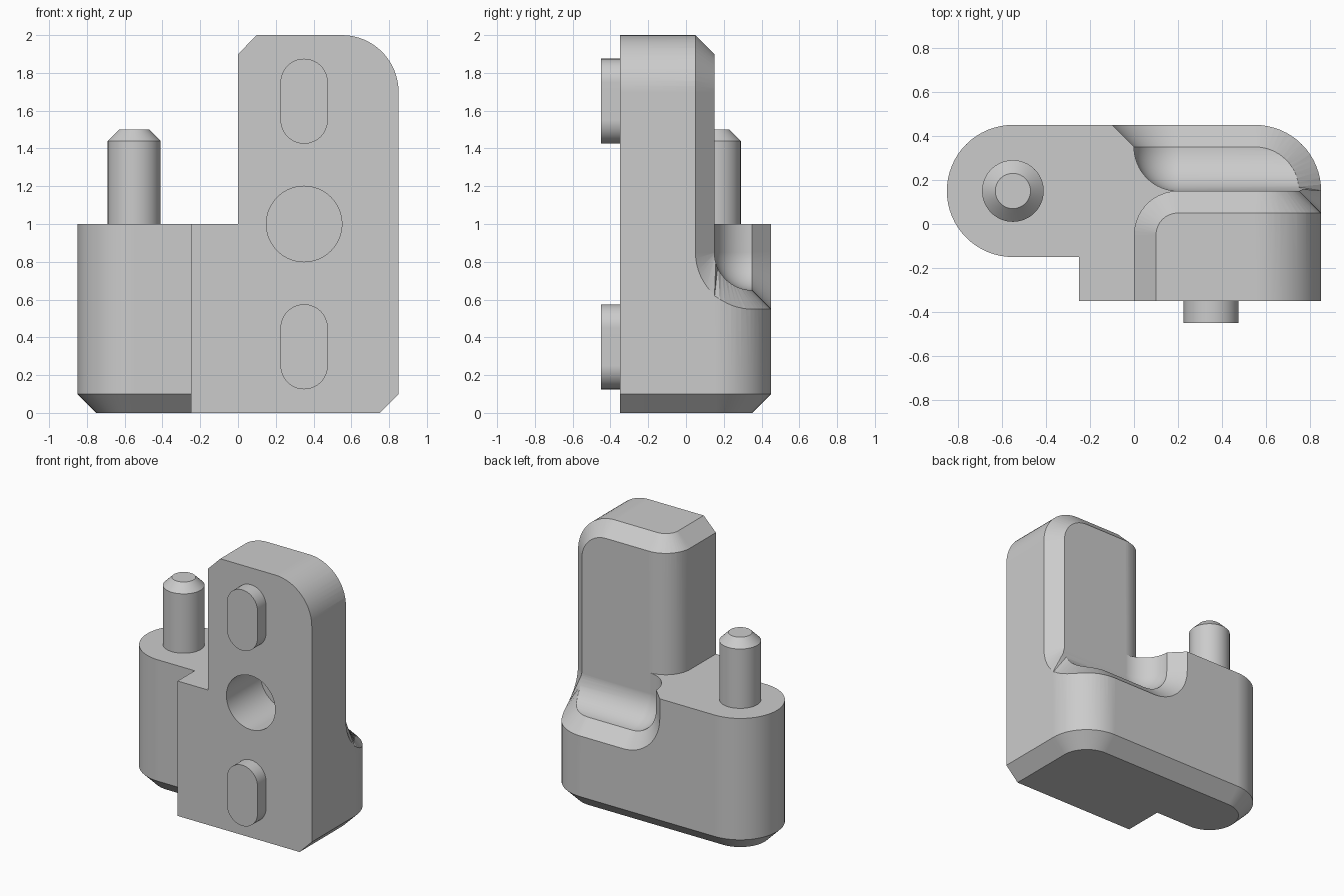
import bpy, bmesh
from math import sin, cos, pi, sqrt, acos
from mathutils import Vector

if "Cube" in bpy.data.objects:
    bpy.data.objects.remove(bpy.data.objects["Cube"], do_unlink=True)

GREY = (0.6, 0.6, 0.6, 1)
mat = bpy.data.materials.new("plain grey")
mat.use_nodes = True
mat.diffuse_color = GREY
mat.node_tree.nodes["Principled BSDF"].inputs["Base Color"].default_value = GREY

N = 16  # segments per quarter turn


def arc(cx, cy, r, a0, a1, n=N):
    """Points on an arc, angles in quarter turns."""
    return [(cx + r * cos((a0 + (a1 - a0) * i / n) * pi / 2),
             cy + r * sin((a0 + (a1 - a0) * i / n) * pi / 2)) for i in range(n + 1)]


def loft(name, sections, triangulate=False):
    """Closed solid through matching rings; coincident points are shared."""
    bm = bmesh.new()
    seen = {}

    def vert(p):
        key = tuple(round(c, 5) for c in p)
        if key not in seen:
            seen[key] = bm.verts.new(key)
        return seen[key]

    def face(vs):
        vs = list(dict.fromkeys(vs))
        if len(vs) > 2:
            bm.faces.new(vs)

    rings = [[vert(p) for p in s] for s in sections]
    for a, b in zip(rings, rings[1:]):
        for i in range(len(a)):
            j = (i + 1) % len(a)
            face([a[i], a[j], b[j], b[i]])
    face(rings[0][::-1])
    face(rings[-1])
    if triangulate:
        bmesh.ops.triangulate(bm, faces=bm.faces[:])
    bmesh.ops.recalc_face_normals(bm, faces=bm.faces[:])
    me = bpy.data.meshes.new(name)
    bm.to_mesh(me)
    bm.free()
    me.materials.append(mat)
    ob = bpy.data.objects.new(name, me)
    bpy.context.collection.objects.link(ob)
    return ob


def prism_y(name, pts, y0, y1):
    return loft(name, [[(x, y, z) for x, z in pts] for y in (y0, y1)])


def prism_z(name, pts, z0, z1):
    return loft(name, [[(x, y, z) for x, y in pts] for z in (z0, z1)])


def activate(ob):
    bpy.ops.object.select_all(action='DESELECT')
    ob.select_set(True)
    bpy.context.view_layer.objects.active = ob


def combine(ob, other, operation):
    """Apply a boolean and discard the helper."""
    other.hide_render = True
    m = ob.modifiers.new("cut", 'BOOLEAN')
    m.operation, m.solver, m.object = operation, 'EXACT', other
    activate(ob)
    bpy.ops.object.modifier_apply(modifier=m.name)
    bpy.data.objects.remove(other, do_unlink=True)


def finish(ob):
    activate(ob)
    bpy.ops.object.shade_smooth_by_angle()
    m = ob.modifiers.new("even_shading", 'WEIGHTED_NORMAL')
    m.keep_sharp = True


# Base block: rounded plan, chamfered underneath except at the front plate
def base_plan(inset):
    r = 0.3 - inset
    return ([(-0.25, -0.35), (0.85 - inset, -0.35)] + arc(0.55, 0.15, r, 0, 1)
            + arc(-0.55, 0.15, r, 1, 3, 2 * N) + [(-0.25, -0.15 + inset)])


body = loft("body", [[(x, y, z) for x, y in base_plan(i)]
                     for z, i in ((0, 0.1), (0.1, 0), (1, 0))])

# Tower: front profile crossed with a plan that rounds the rear corner
tower = prism_y("tower", [(0, 0.3), (0.85, 0.3)] + arc(0.55, 1.7, 0.3, 0, 1) + [(0, 2)],
                -0.35, 0.3)
plan = prism_z("tower_plan", [(-0.0, -0.5), (0.95, -0.5), (0.95, 0.15)]
               + arc(0.2, -0.05, 0.2, 1, 2), 0.2, 2.2)
combine(tower, plan, 'INTERSECT')
combine(body, tower, 'UNION')


# Rear pocket: filleted floor and side wall, flared at the mouth
def pocket_ring(y, r):
    pts = [(0.2 - r, 1.3)] + arc(0.2, 0.85, r, 2, 3) + [(1.2, 0.85 - r), (1.2, 1.3)]
    return [(x, y, z) for x, z in pts]


rings = [pocket_ring(0.46, 0.31), pocket_ring(0.35, 0.2)]
for i in range(1, N + 1):
    a = i / N * pi / 2
    rings.append(pocket_ring(0.35 - 0.2 * sin(a), max(0.2 * cos(a), 0.004)))
combine(body, loft("pocket_cutter", rings), 'DIFFERENCE')

# Chamfer running over the tower top, down its side and round the pocket rim
chain = []


def section(v, w, a, v_out=None):
    v, w = Vector(v), Vector(w)
    chain.append([v_out or tuple(v + (v - w) * 0.1), tuple(w + (w - v) * 0.1), a])


section((0, -0.37, 1.9), (0.1, -0.37, 2), (-0.02, -0.37, 2.02))
for i in range(N + 1):  # rounded rear corner of the top
    c, s = cos(i / N * pi / 2), sin(i / N * pi / 2)
    section((0.2 - 0.2 * c, -0.05 + 0.2 * s, 1.9), (0.2 - 0.1 * c, -0.05 + 0.1 * s, 2),
            (0.2 - 0.22 * c, -0.05 + 0.22 * s, 2.02))
for i in range(N + 1):  # rounded shoulder
    c, s = sin(i / N * pi / 2), cos(i / N * pi / 2)
    section((0.55 + 0.2 * c, 0.15, 1.7 + 0.2 * s), (0.55 + 0.3 * c, 0.05, 1.7 + 0.3 * s),
            (0.55 + 0.32 * c, 0.17, 1.7 + 0.32 * s))
for i in range(9):  # start of the concave sweep
    p = acos(2 / 3) * i / 8
    section((0.75, 0.15, 0.85), (0.85, 0.35 - 0.3 * cos(p), 0.85 - 0.3 * sin(p)),
            (0.87, 0.17, 0.85), (0.74, 0.16, 0.85))


def sweep_height(y, r):
    return 0.85 - sqrt(r * r - max(0.35 - y, 0) ** 2)


for i in range(1, N + 1):  # round the pocket floor
    c, s = cos(i / N * pi / 2), sin(i / N * pi / 2)
    yi, yo = 0.15 + 0.2 * s, 0.15 + 0.3 * s
    zi = sweep_height(yi, 0.2)
    section((0.55 + 0.2 * c, yi, zi), (0.55 + 0.3 * c, yo, sweep_height(yo, 0.3)),
            (0.55 + 0.32 * c, 0.15 + 0.32 * s, zi + 0.02))
combine(body, loft("chamfer_cutter", chain, True), 'DIFFERENCE')

# Blind round hole in the front
combine(body, prism_y("hole_cutter", arc(0.35, 1, 0.2, 0, 4, 4 * N)[:-1], -0.5, 0.05),
        'DIFFERENCE')
finish(body)

# Slot-shaped keys on the front
for name, z in (("lower_key", 0.35), ("upper_key", 1.65)):
    pts = arc(0.35, z + 0.1, 0.125, 0, 2, 2 * N) + arc(0.35, z - 0.1, 0.125, 2, 4, 2 * N)
    finish(prism_y(name, pts, -0.45, -0.34))

# Upright pin with chamfered tip
finish(loft("pin", [[(x, y, z) for x, y in arc(-0.55, 0.15, r, 0, 4, 4 * N)[:-1]]
                    for z, r in ((0.98, 0.14), (1.44, 0.14), (1.5, 0.08))]))
